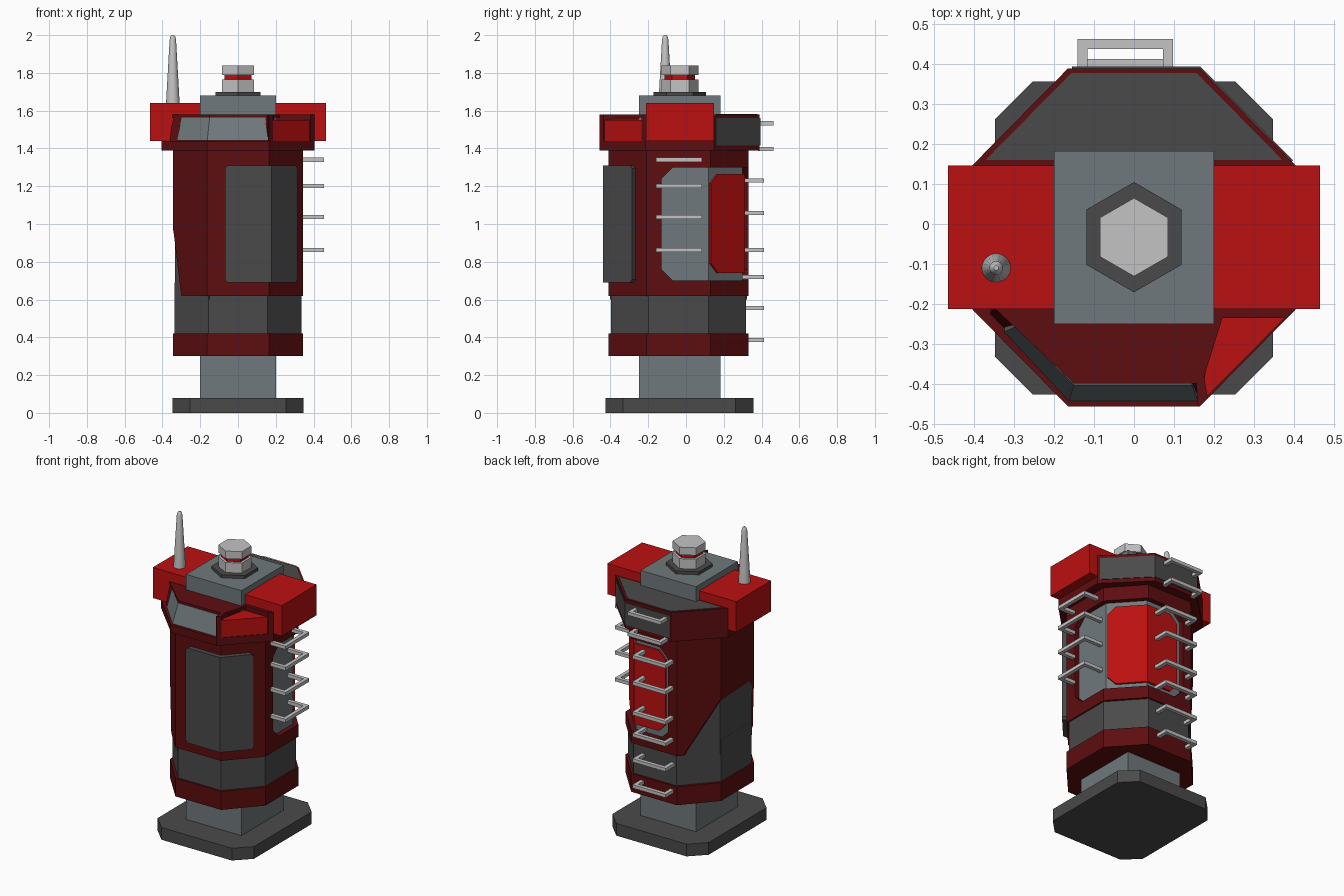
import bpy, bmesh, math
from mathutils import Vector

if "Cube" in bpy.data.objects:
    bpy.data.objects.remove(bpy.data.objects["Cube"])


def material(name, rgb):
    m = bpy.data.materials.new(name)
    m.diffuse_color = (*rgb, 1)
    m.use_nodes = True
    m.node_tree.nodes["Principled BSDF"].inputs["Base Color"].default_value = m.diffuse_color
    return m


DARK_RED = material("dark_red", (0.11, 0.004, 0.005))
RED = material("bright_red", (0.50, 0.005, 0.005))
GREY = material("blue_grey", (0.16, 0.19, 0.20))
DARK = material("dark_grey", (0.068, 0.068, 0.068))
LIGHT = material("light_grey", (0.55, 0.55, 0.55))
YC = -0.033  # depth of the main axis


def make(name, verts, faces, mat):
    me = bpy.data.meshes.new(name)
    me.from_pydata([tuple(v) for v in verts], [], faces)
    bm = bmesh.new()
    bm.from_mesh(me)
    bmesh.ops.recalc_face_normals(bm, faces=bm.faces)
    bm.to_mesh(me)
    bm.free()
    me.materials.append(mat)
    ob = bpy.data.objects.new(name, me)
    bpy.context.collection.objects.link(ob)
    return ob


def loft(name, a, za, b, zb, mat):
    """Solid between outline a at height za and outline b at zb."""
    n = len(a)
    verts = [(x, y, za) for x, y in a] + [(x, y, zb) for x, y in b]
    faces = [list(range(n))[::-1], list(range(n, 2 * n))]
    faces += [(i, (i + 1) % n, n + (i + 1) % n, n + i) for i in range(n)]
    return make(name, verts, faces, mat)


def prism(name, pts, z0, z1, mat):
    return loft(name, pts, z0, pts, z1, mat)


def rect(x0, x1, y0, y1):
    return [(x0, y0), (x1, y0), (x1, y1), (x0, y1)]


def octagon(ax, y0, y1, cx, cy):
    b = ax - cx
    return [(-b, y0), (b, y0), (ax, y0 + cy), (ax, y1 - cy),
            (b, y1), (-b, y1), (-ax, y1 - cy), (-ax, y0 + cy)]


def offset(path, d):
    """Move an open counter-clockwise path outwards by d, with mitred corners."""
    p = [Vector(q) for q in path]
    nrm = [Vector(((b - a).y, -(b - a).x)).normalized() for a, b in zip(p, p[1:])]
    out = []
    for i, q in enumerate(p):
        n1, n2 = nrm[max(i - 1, 0)], nrm[min(i, len(nrm) - 1)]
        out.append(q + (n1 + n2) * d / (1 + n1.dot(n2)))
    return out


def wrap(name, path, d0, d1, z0, z1, mat, c=0.0):
    """Plate folded round the body along a path, with end corners cut by c."""
    p = [Vector(q) for q in path]
    cut = [0] * len(p)
    if c:
        p.insert(1, p[0] + (p[1] - p[0]).normalized() * c)
        p.insert(-1, p[-1] + (p[-2] - p[-1]).normalized() * c)
        cut = [c] + [0] * (len(p) - 2) + [c]
    verts, faces = [], []
    for i, o, k in zip(offset(p, d0), offset(p, d1), cut):
        verts += [(*i, z0 + k), (*o, z0 + k), (*o, z1 - k), (*i, z1 - k)]
    for s in range(len(p) - 1):
        a, b = 4 * s, 4 * s + 4
        faces += [(a + j, a + (j + 1) % 4, b + (j + 1) % 4, b + j) for j in range(4)]
    e = len(verts) - 4
    faces += [(0, 1, 2, 3), (e + 3, e + 2, e + 1, e)]
    return make(name, verts, faces, mat)


def hexagon(r):
    return [(r * math.sin(k * math.pi / 3), YC + r * math.cos(k * math.pi / 3)) for k in range(6)]


def rung(name, back, z, wall, out):
    """Staple-shaped ladder rung on the back or on the right side."""
    t, w = 0.011, 0.025
    c, h = (-0.022, 0.12) if back else (-0.037, 0.122)
    verts, faces = [], []
    for u0, u1, v0, v1 in [(c - h, c + h, out - w, out), (c - h, c - h + w, wall, out - w),
                           (c + h - w, c + h, wall, out - w)]:
        n = len(verts)
        for zz in (z - t, z + t):
            verts += [((u, v, zz) if back else (v, u, zz)) for u, v in rect(u0, u1, v0, v1)]
        faces += [[n + i for i in f] for f in ((0, 1, 2, 3), (4, 5, 6, 7), (0, 1, 5, 4),
                                               (1, 2, 6, 5), (2, 3, 7, 6), (3, 0, 4, 7))]
    make(name, verts, faces, LIGHT)


# Foot and lower body
BODY = octagon(0.345, -0.41, 0.33, 0.18, 0.20)
prism("base_plate", octagon(0.348, -0.427, 0.357, 0.094, 0.094), 0, 0.08, DARK)
prism("pedestal", rect(-0.2, 0.2, -0.25, 0.183), 0.08, 0.32, GREY)
prism("lower_ring", BODY, 0.30, 0.42, DARK_RED)
prism("lower_band", octagon(0.335, -0.398, 0.318, 0.18, 0.20), 0.41, 0.69, DARK)
wrap("left_inner_wall", [BODY[5], BODY[6], BODY[7], BODY[0]], -0.1, -0.011, 0.6, 1.03, DARK)

# Main shell, with the lower edge raised on the left side
outline = BODY[:6] + [(-0.19, 0.302), BODY[6], BODY[7], (-0.30, -0.26)]
low = [0.62] * 7 + [0.97, 0.99, 0.62]
n = len(outline)
verts = [(x, y, z) for (x, y), z in zip(outline, low)] + [(x, y, 1.40) for x, y in outline]
faces = [(0, 1, 2, 3, 4, 5, 6, 9), (6, 7, 8, 9), list(range(n, 2 * n))]
faces += [(i, (i + 1) % n, n + (i + 1) % n, n + i) for i in range(n)]
shell = make("main_shell", verts, faces, DARK_RED)

# Recessed hatch round the right and back
recess = [(0.345, -0.13), BODY[3], BODY[4], (-0.10, 0.33)]
cutter = wrap("recess_cutter", recess, -0.036, 0.05, 0.70, 1.30, GREY, 0.06)
cutter.hide_render = True
cutter.hide_viewport = True
mod = shell.modifiers.new("recess", 'BOOLEAN')
mod.operation, mod.solver, mod.object = 'DIFFERENCE', 'EXACT', cutter
wrap("recess_lining", recess, -0.045, -0.031, 0.70, 1.30, GREY, 0.06)
wrap("hatch_door", [(0.331, 0.145), BODY[4], (-0.07, 0.33)], -0.04, -0.018, 0.74, 1.265, RED, 0.05)
wrap("front_panel", [(-0.07, -0.41), BODY[1], (0.293, -0.267)], -0.02, 0.03, 0.69, 1.31, DARK, 0.015)

# Head: rim, rear section and visor
HEAD = octagon(0.405, -0.457, 0.39, 0.24, 0.243)
prism("head_rim", HEAD, 1.39, 1.44, DARK_RED)
prism("head_rear", [(-0.405, -0.205), (0.2, -0.235), (0.383, -0.235), (0.405, -0.213),
                    HEAD[3], HEAD[4], HEAD[5], HEAD[6]], 1.44, 1.58, DARK_RED)
prism("rear_deck", [(-0.372, 0.16), (0.372, 0.16), (0.157, 0.378), (-0.157, 0.378)], 1.57, 1.583, DARK)
wrap("rear_window", [(0.395, 0.157), HEAD[4], (-0.155, 0.39)], -0.01, 0.004, 1.415, 1.56, DARK)
loft("visor_frame", [(-0.36, -0.2), (-0.36, -0.225), (-0.155, -0.43), (0.17, -0.43), (0.2, -0.2)], 1.44,
     [(-0.345, -0.2), (-0.345, -0.205), (-0.148, -0.395), (0.165, -0.395), (0.2, -0.2)], 1.57, DARK_RED)
loft("visor_glass", [(-0.325, -0.2), (-0.325, -0.27), (-0.163, -0.443), (0.16, -0.443), (0.16, -0.2)], 1.442,
     [(-0.298, -0.2), (-0.298, -0.258), (-0.15, -0.403), (0.145, -0.403), (0.145, -0.2)], 1.564, GREY)
prism("visor_roof", [(-0.35, -0.2), (-0.35, -0.21), (-0.15, -0.40), (0.17, -0.40), (0.22, -0.24),
                     (0.22, -0.2)], 1.564, 1.58, DARK_RED)
prism("visor_pillar", [(0.155, -0.38), (0.16, -0.457), (0.165, -0.457), (0.185, -0.437), (0.175, -0.38)],
      1.44, 1.58, DARK_RED)
prism("corner_lamp", [(0.175, -0.39), (0.183, -0.432), (0.385, -0.228), (0.21, -0.228)], 1.44, 1.55, RED)

# Shoulder blocks and top housing
for side, s in (("left", -1), ("right", 1)):
    prism(side + "_block", rect(*sorted((s * 0.19, s * 0.466)), -0.213, 0.147), 1.44, 1.64, RED)
prism("top_housing", rect(-0.2, 0.2, -0.25, 0.183), 1.5, 1.68, GREY)

# Hexagonal beacon
for name, r, z0, z1, mat in [("beacon_base", 0.138, 1.68, 1.70, DARK), ("beacon_lower", 0.098, 1.70, 1.765, LIGHT),
                             ("beacon_light", 0.081, 1.765, 1.79, RED), ("beacon_cap", 0.098, 1.79, 1.84, LIGHT)]:
    prism(name, hexagon(r), z0, z1, mat)

# Antenna: turned profile with a rounded tip
prof = [(0.036, 1.64), (0.017, 1.975), (0.013, 1.992), (0.006, 2.0)]
seg = 20
verts = [(-0.345 + r * math.cos(k * math.tau / seg), -0.11 + r * math.sin(k * math.tau / seg), z)
         for r, z in prof for k in range(seg)]
faces = [(i * seg + k, i * seg + (k + 1) % seg, (i + 1) * seg + (k + 1) % seg, (i + 1) * seg + k)
         for i in range(len(prof) - 1) for k in range(seg)]
faces += [list(range(seg)), list(range(3 * seg, 4 * seg))]
antenna = make("antenna", verts, faces, LIGHT)
for f in antenna.data.polygons:
    f.use_smooth = len(f.vertices) == 4

# Ladder rungs on the back and right side
for i, (z, wall, out) in enumerate([(0.385, 0.32, 0.413), (0.555, 0.30, 0.413), (0.72, 0.28, 0.413),
                                    (0.862, 0.28, 0.413), (1.058, 0.28, 0.413), (1.23, 0.28, 0.413),
                                    (1.397, 0.38, 0.463), (1.533, 0.38, 0.463)]):
    rung(f"back_rung_{i + 1}", True, z, wall, out)
for i, z in enumerate((0.862, 1.037, 1.202, 1.34)):
    rung(f"side_rung_{i + 1}", False, z, 0.30, 0.455)
